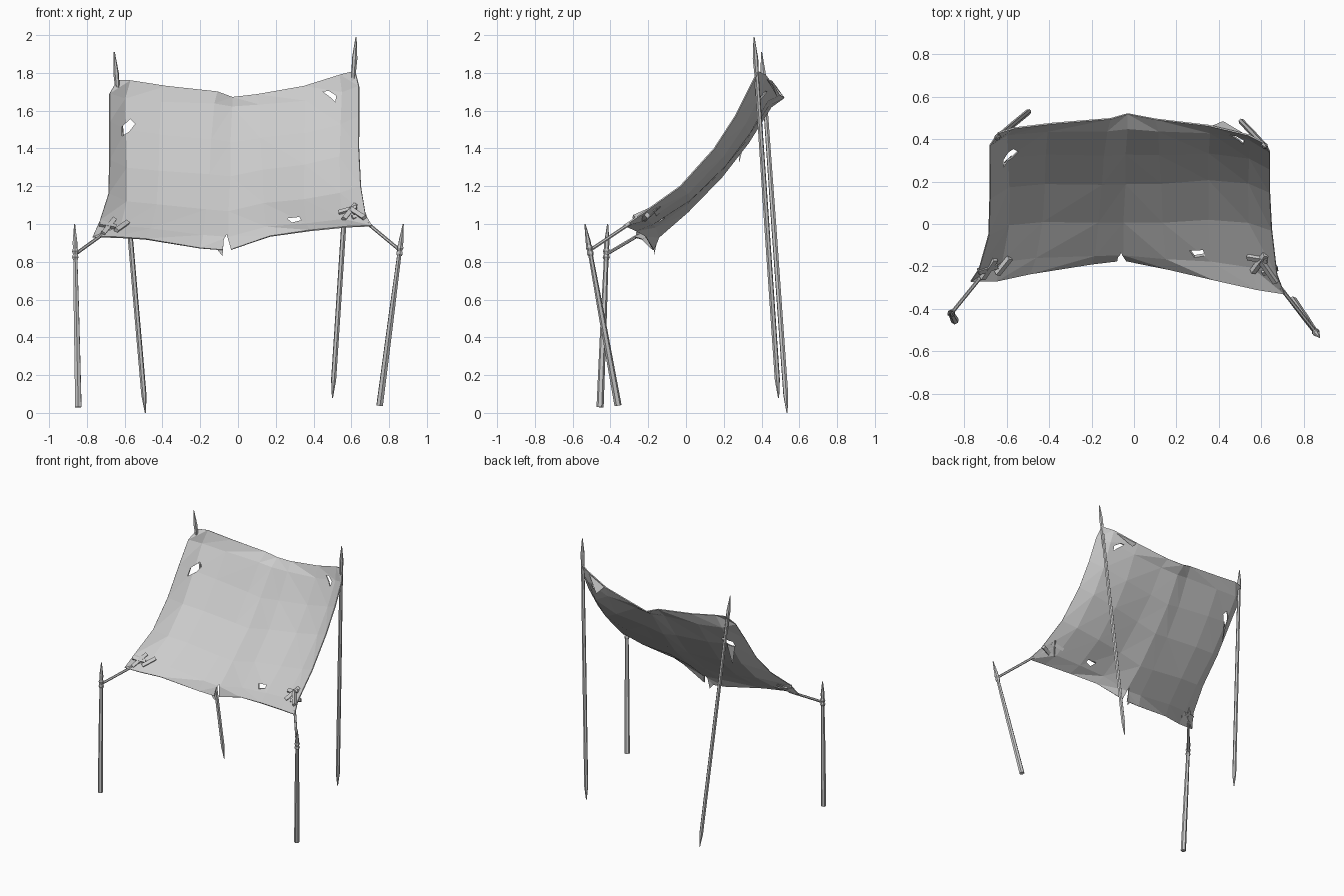
import bpy, bmesh
from math import cos, sin, pi, tau
from mathutils import Vector as V
from mathutils.bvhtree import BVHTree

if "Cube" in bpy.data.objects:
    bpy.data.objects.remove(bpy.data.objects["Cube"])


def make(name, verts, faces):
    me = bpy.data.meshes.new(name)
    me.from_pydata([tuple(v) for v in verts], [], faces)
    bm = bmesh.new()
    bm.from_mesh(me)
    bmesh.ops.recalc_face_normals(bm, faces=bm.faces)
    bm.to_mesh(me)
    bm.free()
    ob = bpy.data.objects.new(name, me)
    bpy.context.collection.objects.link(ob)
    return ob


def rod(name, a, b, sections, sides=6):
    """Faceted rod from a to b; sections are (fraction, radius)."""
    a, b = V(a), V(b)
    q = (b - a).to_track_quat('Z', 'Y')
    verts, faces = [], []
    for t, r in sections:
        for k in range(sides):
            w = tau * k / sides
            verts.append(a.lerp(b, t) + q @ V((r * cos(w), r * sin(w), 0)))
    n = len(sections)
    for i in range(n - 1):
        for k in range(sides):
            j = (k + 1) % sides
            faces.append((i*sides+k, i*sides+j, (i+1)*sides+j, (i+1)*sides+k))
    faces += [tuple(range(sides)), tuple(range((n-1)*sides, n*sides))]
    return make(name, verts, faces)


# Poles: back pair sharpened at both ends, front pair with flat feet
back = [(0, .003), (.05, .014), (.5, .014), (.9, .012), (.94, .015), (1, .003)]
front = [(0, .019), (.5, .016), (.84, .012), (.9, .014), (1, .003)]
rod("back_left_pole", (-.49, .535, 0), (-.655, .40, 1.91), back)
rod("back_right_pole", (.50, .49, .08), (.625, .36, 1.99), back)
for side, foot, tip, h, corner in (
        ("left", (-.845, -.455, .03), (-.865, -.415, 1.0), .835, (-.71, -.235, .95)),
        ("right", (.75, -.36, .04), (.875, -.535, 1.0), .855, (.69, -.30, 1.0))):
    rod(f"front_{side}_pole", foot, tip, front)
    # Rope to the cloth corner and two wraps round the pole
    f, t = V(foot), V(tip)
    rod(f"{side}_rope", f.lerp(t, h), corner, [(0, .009), (1, .009)])
    for k in (0, 1):
        c = h - .03 + .032 * k
        rod(f"{side}_wrap", f.lerp(t, c), f.lerp(t, c + .028),
            [(0, .014), (.5, .019), (1, .014)])

# Cloth: two blended patches sharing a sagging centre line
left = [(-.77, -.27, .93), (-.73, -.21, 1.02), (-.685, -.05, 1.16), (-.68, .12, 1.34),
        (-.68, .26, 1.54), (-.68, .37, 1.69), (-.64, .43, 1.76)]
mid = [(-.05, -.17, .86), (-.05, -.145, .93), (-.05, .01, 1.065), (-.04, .19, 1.25),
       (-.04, .33, 1.43), (-.03, .45, 1.62), (-.03, .52, 1.67)]
right = [(.71, -.33, .99), (.675, -.24, 1.05), (.65, -.03, 1.2), (.64, .15, 1.4),
         (.64, .26, 1.57), (.64, .34, 1.73), (.62, .38, 1.81)]
front_in = [[(-.65, -.27, .93), (-.49, -.235, .92), (-.2, -.188, .872)],
            [(.17, -.215, .935), (.38, -.265, .965), (.58, -.31, .985)]]
back_in = [[(-.57, .452, 1.76), (-.38, .475, 1.73), (-.11, .497, 1.70)],
           [(.1, .495, 1.685), (.35, .465, 1.73), (.54, .42, 1.79)]]
us = [[0, .17, .42, .82, 1], [0, .2, .55, .82, 1]]
sag = [[0, .065, .055, .018, 0], [0, .02, .045, .045, 0]]
rows, cols = 7, 9
verts = []
for i in range(rows):
    v = i / (rows - 1)
    for j in range(cols):
        s = 0 if j < 4 else 1
        k = j - 4 * s
        u = us[s][k]
        A, B = ((left, mid), (mid, right))[s]
        F = [A[0], *front_in[s], B[0]]
        K = [A[-1], *back_in[s], B[-1]]
        p = V(F[k]) * (1-v) + V(K[k]) * v + V(A[i]) * (1-u) + V(B[i]) * u
        p -= (V(A[0]) * (1-u) + V(B[0]) * u) * (1-v) + (V(A[-1]) * (1-u) + V(B[-1]) * u) * v
        # Belly pushed away from the stretched side edges
        p += V((0, .75, -.65)) * sag[s][k] * max(0, sin(pi * v)) ** .5
        verts.append(p)
faces = []
for i in range(rows - 1):
    for j in range(cols - 1):
        a, b, c, d = i*cols+j, i*cols+j+1, (i+1)*cols+j+1, (i+1)*cols+j
        faces += [(a, b, c), (a, c, d)] if j < 4 else [(a, b, d), (b, c, d)]
cloth = make("cloth_sheet", verts, faces)
tree = BVHTree.FromPolygons(verts, faces)
sol = cloth.modifiers.new("thickness", 'SOLIDIFY')
sol.thickness, sol.offset = .007, 0

# Torn holes and front notch, cut along y
holes = [[(-.615, 1.515), (-.57, 1.555), (-.545, 1.53), (-.575, 1.49), (-.615, 1.465)],
         [(.45, 1.70), (.48, 1.705), (.52, 1.68), (.515, 1.645), (.49, 1.67)],
         [(.26, 1.03), (.325, 1.037), (.335, 1.02), (.285, 1.008)],
         [(-.085, .80), (-.075, .92), (-.06, .945), (-.035, .86), (-.03, .80)]]
for h in holes:
    n = len(h)
    vs = [(x, y, z) for y in (-.5, .7) for x, z in h]
    fs = [tuple(range(n)), tuple(range(n, 2*n))]
    fs += [(k, (k+1) % n, n + (k+1) % n, n + k) for k in range(n)]
    cut = make("hole_cutter", vs, fs)
    cut.hide_render = True
    cut.hide_set(True)
    m = cloth.modifiers.new("hole", 'BOOLEAN')
    m.operation, m.solver, m.object = 'DIFFERENCE', 'EXACT', cut
bpy.context.view_layer.objects.active = cloth
for m in list(cloth.modifiers):
    bpy.ops.object.modifier_apply(modifier=m.name)
for ob in [o for o in bpy.data.objects if o.name.startswith("hole_cutter")]:
    bpy.data.objects.remove(ob)

# Torn flaps hanging from the cloth
for tri in ([(-.615, .29, 1.465), (-.575, .325, 1.49), (-.59, .28, 1.32)],
            [(.36, .46, 1.735), (.53, .42, 1.78), (.42, .485, 1.67)],
            [(-.11, -.17, .865), (-.075, -.15, .92), (-.082, -.17, .83)]):
    make("torn_flap", tri, [(0, 1, 2)])

# Stitches tying the front corners: flat bars lying on the cloth
stitches = [(-.735, -.225, -.645, -.195), (-.715, -.255, -.655, -.165), (-.645, -.235, -.585, -.16),
            (.535, -.155, .63, -.17), (.56, -.225, .62, -.145), (.60, -.175, .67, -.275),
            (.605, -.23, .675, -.205)]
for n, (x0, y0, x1, y1) in enumerate(stitches):
    ends = []
    for x, y in ((x0, y0), (x1, y1)):
        hit = tree.ray_cast(V((x, y, 3)), V((0, 0, -1)))[0]
        z = hit.z if hit else tree.find_nearest(V((x, y, 1.0)))[0].z
        ends.append(V((x, y, z + .006 + .004 * (n % 3))))
    rod("corner_stitch", ends[0], ends[1], [(0, .017), (1, .017)], 4)
